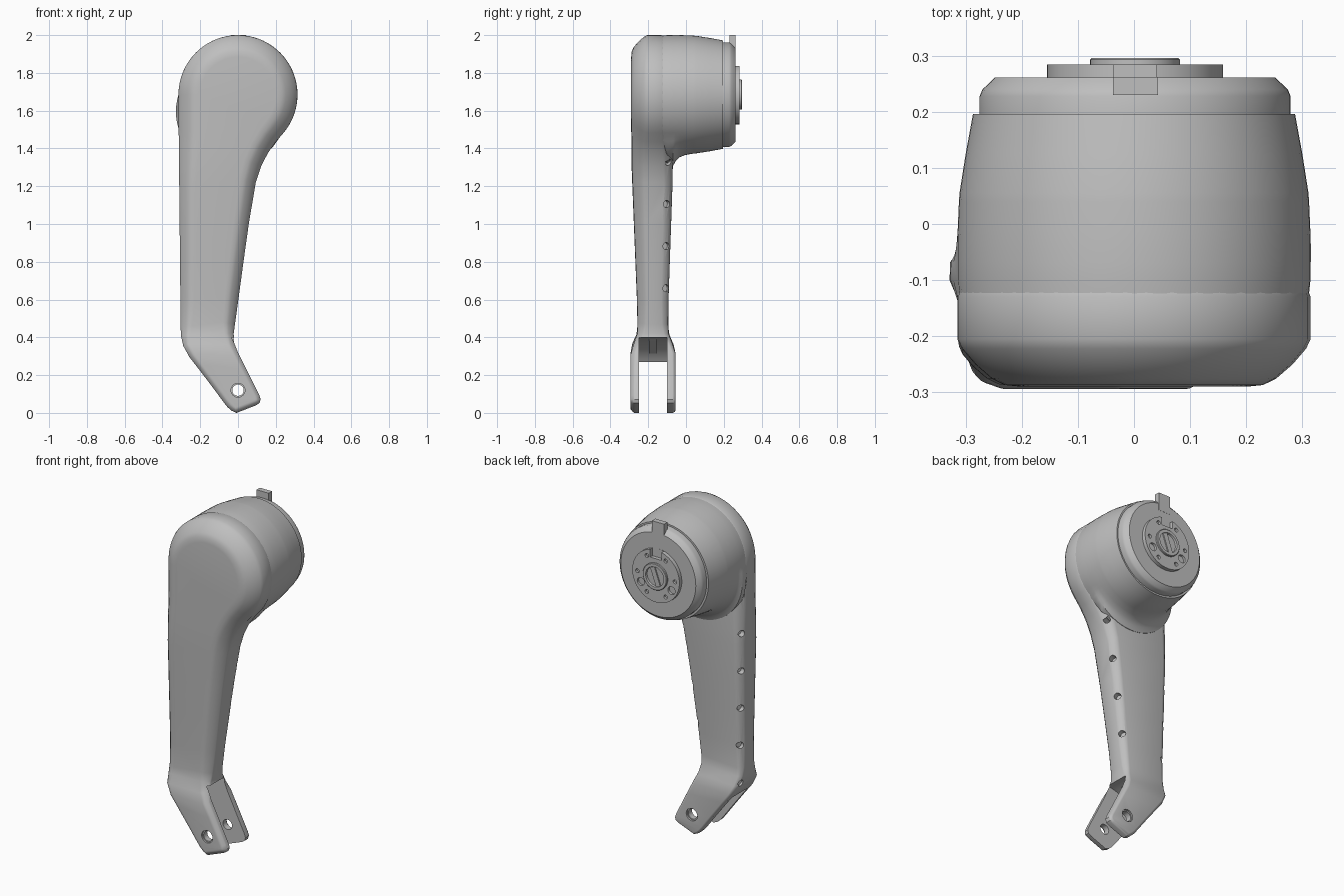
import bpy, bmesh
from math import sin, cos, radians, pi
from mathutils import Vector, Matrix

cube = bpy.data.objects.get("Cube")
if cube:
    bpy.data.objects.remove(cube)

grey = bpy.data.materials.new("plain_grey")
grey.use_nodes = True
grey.diffuse_color = (0.52, 0.52, 0.52, 1)
grey.node_tree.nodes["Principled BSDF"].inputs["Base Color"].default_value = (0.52, 0.52, 0.52, 1)

HUB_Z, R = 1.685, 0.315
PIN = Vector((0, -0.175, 0.12))


def finish(name, bm):
    bmesh.ops.recalc_face_normals(bm, faces=bm.faces[:])
    mesh = bpy.data.meshes.new(name)
    bm.to_mesh(mesh)
    bm.free()
    mesh.materials.append(grey)
    ob = bpy.data.objects.new(name, mesh)
    bpy.context.collection.objects.link(ob)
    return ob


def smooth(ob):
    bpy.ops.object.select_all(action='DESELECT')
    ob.select_set(True)
    bpy.context.view_layer.objects.active = ob
    bpy.ops.object.shade_smooth_by_angle(angle=radians(32))


def lerp_table(table, z):
    """Piecewise linear lookup; the table runs upwards in z."""
    if z <= table[0][0]:
        return table[0][1]
    for (a, u), (b, v) in zip(table, table[1:]):
        if z <= b:
            return u + (v - u) * (z - a) / (b - a)
    return table[-1][1]


def lathe(name, profile, flare=None, x=0.0, segments=72):
    """Revolve (y, radius) points around the hub axis."""
    bm = bmesh.new()
    rings = []
    for k, (y, r) in enumerate(profile):
        ring = []
        for s in range(segments):
            a = 2 * pi * s / segments
            rr = r + (flare(k, a) if flare else 0)
            ring.append(bm.verts.new((x + rr * cos(a), y, HUB_Z + rr * sin(a))))
        rings.append(ring)
    for p, q in zip(rings, rings[1:]):
        for s in range(segments):
            t = (s + 1) % segments
            bm.faces.new((p[s], p[t], q[t], q[s]))
    bm.faces.new(rings[0])
    bm.faces.new(rings[-1])
    return finish(name, bm)


def box(name, lo, hi, turn=0.0):
    lo, hi = Vector(lo), Vector(hi)
    bm = bmesh.new()
    m = Matrix.Translation((lo + hi) / 2) @ Matrix.Rotation(turn, 4, 'Y') @ Matrix.Diagonal((*(hi - lo), 1))
    bmesh.ops.create_cube(bm, size=1, matrix=m)
    return finish(name, bm)


def rod(bm, centre, axis, radius, length, segments=24):
    m = Matrix.Translation(centre) @ Vector(axis).to_track_quat('Z', 'Y').to_matrix().to_4x4()
    bmesh.ops.create_cone(bm, cap_ends=True, segments=segments, radius1=radius,
                          radius2=radius, depth=length, matrix=m)


def cut(ob, cutter):
    mod = ob.modifiers.new("cut", 'BOOLEAN')
    mod.operation, mod.solver, mod.object = 'DIFFERENCE', 'EXACT', cutter
    bpy.context.view_layer.objects.active = ob
    bpy.ops.object.modifier_apply(modifier=mod.name)
    bpy.data.objects.remove(cutter)


# Arm outline: paired left and right edge points from the round head to the tip
left, right = [], []
STEPS = 16
for i in range(STEPS):
    f = (i + 0.5) / (STEPS - 0.5)
    a, b = radians(90 + 90 * f), radians(90 - 130 * f)
    left.append((R * cos(a), HUB_Z + R * sin(a)))
    right.append((R * cos(b), HUB_Z + R * sin(b)))
left += [(-.314, 1.5), (-.313, 1.4), (-.312, 1.3), (-.311, 1.2), (-.309, 1), (-.307, .8),
         (-.305, .6), (-.304, .46), (-.302, .41), (-.29, .355), (-.257, .295), (-.21, .235),
         (-.13, .13), (-.075, .055), (-.055, .03), (-.035, .012), (-.008, 0)]
right += [(.2, 1.435), (.158, 1.375), (.122, 1.305), (.094, 1.22), (.057, 1), (.029, .8),
          (.002, .6), (-.016, .47), (-.023, .42), (-.02, .37), (0, .32), (.035, .25),
          (.082, .155), (.112, .095), (.12, .072), (.114, .052), (.095, .04)]
outline = [Vector(p) for p in left + right[::-1]]
N, HALF = len(outline), len(left)

front_y = [(0.33, -.294), (.42, -.258), (.5, -.256), (1.3, -.288), (1.5, -.29)]
back_y = [(0.33, -.055), (.42, -.092), (.5, -.096), (1.25, -.07), (1.5, -.07)]
softness = [(.2, .25), (.35, .3), (.5, .62), (1.2, .75), (1.5, 1)]
# (from back?, depth, inset) for each edge ring, front to back
rings_def = [(0, 0, .115), (0, .003, .085), (0, .014, .062), (0, .04, .032), (0, .068, .008), (0, .085, 0),
             (1, .06, 0), (1, .045, .006), (1, .02, .022), (1, .005, .042), (1, 0, .06)]

bm = bmesh.new()
rings = []
for from_back, depth, inset in rings_def:
    ring = []
    for i, p in enumerate(outline):
        t = (outline[(i + 1) % N] - outline[i - 1]).normalized()
        inward = Vector((-t.y, t.x))
        s = lerp_table(softness, p.y)
        q = p + inward * inset * s
        y = lerp_table(back_y, p.y) - depth * s if from_back else lerp_table(front_y, p.y) + depth * s
        ring.append(bm.verts.new((q.x, y, q.y)))
    rings.append(ring)
for p, q in zip(rings, rings[1:]):
    for i in range(N):
        j = (i + 1) % N
        bm.faces.new((p[i], p[j], q[j], q[i]))
for ring in (rings[0], rings[-1]):
    for i in range(HALF - 1):
        bm.faces.new((ring[i], ring[i + 1], ring[N - 2 - i], ring[N - 1 - i]))
arm = finish("arm", bm)

# Fork slot, rounded about the pin
bm = bmesh.new()
rod(bm, PIN, (0, 1, 0), 0.28, 0.15, 64)
cut(arm, finish("slot_cutter", bm))

# Pin hole with shallow counterbores
bm = bmesh.new()
rod(bm, PIN, (0, 1, 0), 0.03, 0.5, 32)
cut(arm, finish("pin_cutter", bm))
for y in (-.294, -.055):
    bm = bmesh.new()
    rod(bm, (PIN.x, y, PIN.z), (0, 1, 0), 0.037, 0.02, 32)
    cut(arm, finish("counterbore_cutter", bm))

# Rows of screw holes along both rear edges
bm = bmesh.new()
for k in range(4):
    z = 0.66 + 0.223 * k
    rod(bm, (0.137 * (z - 0.6) - 0.006, -.104, z), (1, 0.45, 0), 0.019, 0.06)
for k in range(6):
    rod(bm, (-.298, -.1, 0.37 + 0.226 * k), (-1, 0.45, 0), 0.019, 0.06)
cut(arm, finish("screw_cutter", bm))
smooth(arm)

# Small key on the slot floor
d = Vector((-0.5, 0, 0.866)) * 0.277
c = PIN + d
smooth(box("slot_key", c - Vector((.07, .02, .012)), c + Vector((.07, .02, .012)), radians(-30)))

# Drum housing, with a fillet flaring down into the arm
flares = [0, .075, .07, .042, .02, .007, 0, 0, 0, 0]


def drum_flare(k, a):
    off = (a - radians(247)) * 90 / 67
    return flares[k] * max(0, cos(off)) if abs(off) < pi / 2 else 0


smooth(lathe("drum", [(-.16, .308), (-.1, .3145), (-.068, .315), (-.055, .315), (-.035, .315),
                      (-.005, .314), (.04, .312), (.055, .311), (.125, .3), (.196, .287)], drum_flare))

# Rear cap with rounded rim, and its locating tab
smooth(lathe("rear_cap", [(.18, .277), (.228, .277), (.24, .272), (.255, .256), (.261, .25)], x=.002))
box("locating_tab", (-.037, .23, 1.89), (.043, .262, 2.0))

# Output flange: bolt holes and a key notch
flange = lathe("output_flange", [(.25, .157), (.284, .157)], x=.002)
bm = bmesh.new()
for k in range(6):
    a = radians(60 * k)
    rod(bm, (.125 * cos(a), .285, HUB_Z + .125 * sin(a)), (0, 1, 0), .012, .03, 16)
for k in (1, 2):
    a = radians(90 + 120 * k)
    rod(bm, (.118 * cos(a), .285, HUB_Z + .118 * sin(a)), (0, 1, 0), .024, .03)
cut(flange, finish("bolt_cutter", bm))
cut(flange, box("notch_cutter", (-.036, .262, HUB_Z + .105), (.04, .3, HUB_Z + .2)))
smooth(flange)

# Central hub: raised ring with a bar across its recess
smooth(lathe("hub_ring", [(.27, .08), (.293, .08), (.296, .077), (.296, .06), (.27, .056)], x=.002))
box("hub_bar", (-.013, .265, HUB_Z - .057), (.017, .291, HUB_Z + .057), radians(20))
